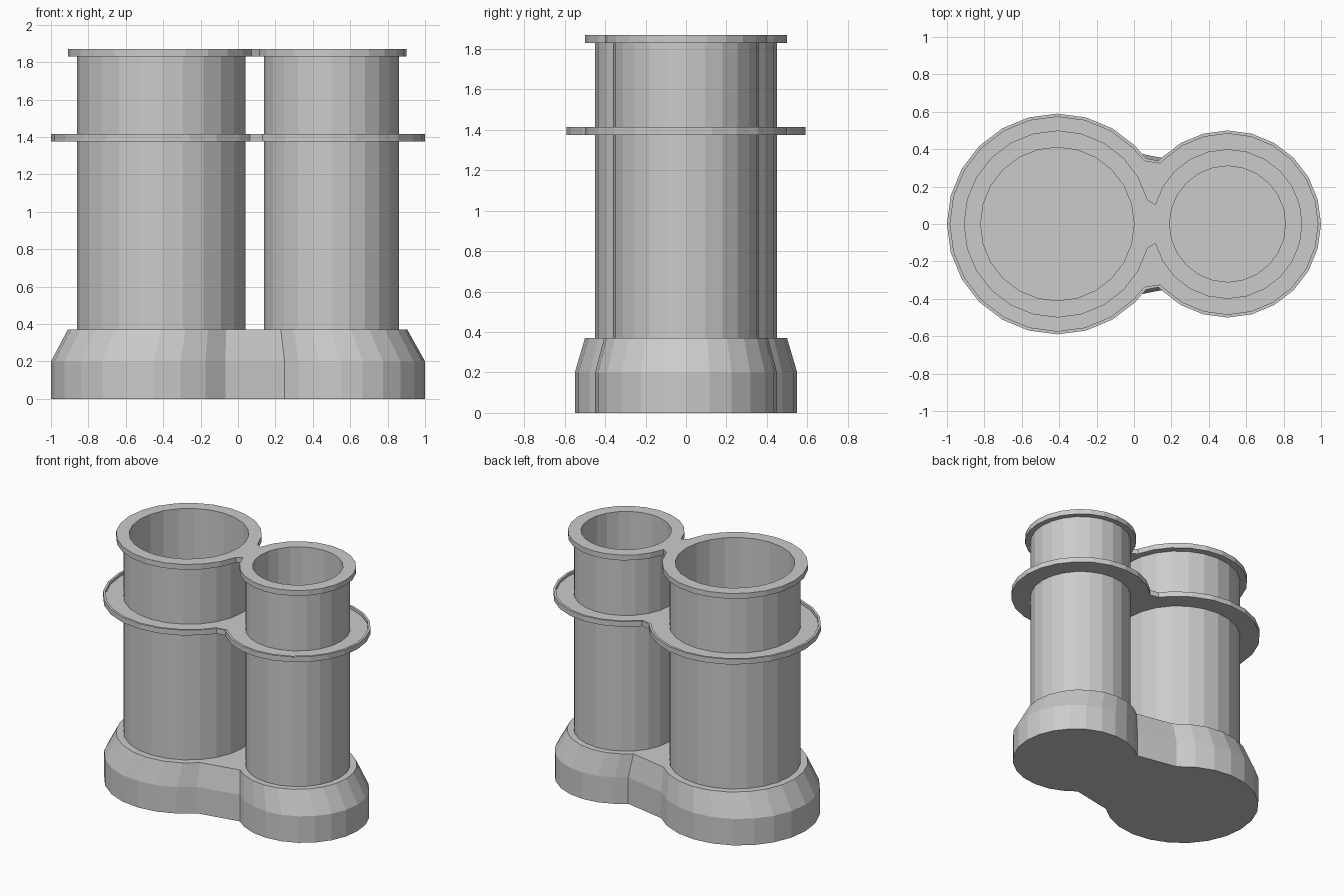
import bpy, bmesh
from math import sin, cos, radians

if "Cube" in bpy.data.objects:
    bpy.data.objects.remove(bpy.data.objects["Cube"])

STEP = 15                      # 24-sided circles
BIG_X, SMALL_X = -0.41, 0.50   # tube axes


def add_object(name, bm):
    bmesh.ops.recalc_face_normals(bm, faces=bm.faces[:])
    mesh = bpy.data.meshes.new(name)
    bm.to_mesh(mesh)
    bm.free()
    ob = bpy.data.objects.new(name, mesh)
    bpy.context.collection.objects.link(ob)
    return ob


def arc(cx, r, start, end):
    angles = [start] + [a for a in range(-360, 361, STEP) if start < a < end] + [end]
    return [(cx + r * cos(radians(a)), r * sin(radians(a))) for a in angles]


def outline(x1, r1, a1, x2, r2, a2):
    """Two circles joined by a straight neck, broken at angles a1 and a2."""
    return arc(x1, r1, a1, 360 - a1) + arc(x2, r2, -a2, a2)


def loft(name, layers):
    """Skin a stack of (outline, z) layers and cap both ends."""
    bm = bmesh.new()
    rings = [[bm.verts.new((x, y, z)) for x, y in pts] for pts, z in layers]
    n = len(rings[0])
    for lo, hi in zip(rings, rings[1:]):
        for i in range(n):
            j = (i + 1) % n
            bm.faces.new((lo[i], lo[j], hi[j], hi[i]))
    bm.faces.new(rings[0][::-1])
    bm.faces.new(rings[-1])
    return add_object(name, bm)


def circle(cx, r):
    return arc(cx, r, 0, 360 - STEP)


def drill(ob, r_big, r_small, z0, z1):
    """Cut the two round tube openings."""
    for cx, r in ((BIG_X, r_big), (SMALL_X, r_small)):
        cutter = loft("hole_cutter", [(circle(cx, r), z0), (circle(cx, r), z1)])
        cutter.hide_render = True
        mod = ob.modifiers.new("hole", 'BOOLEAN')
        mod.operation = 'DIFFERENCE'
        mod.solver = 'EXACT'
        mod.object = cutter
        bpy.context.view_layer.objects.active = ob
        bpy.ops.object.modifier_apply(modifier=mod.name)
        bpy.data.objects.remove(cutter)


# Solid base: straight foot, then tapering in to the top
foot = outline(-0.45, 0.55, 46, 0.55, 0.45, 132)
shoulder = outline(BIG_X, 0.50, 46, SMALL_X, 0.405, 132)
loft("base", [(foot, 0), (foot, 0.2), (shoulder, 0.37)])

# Hollow tubes with a floor at base level
for name, cx, ro, ri in (("large_tube", BIG_X, 0.45, 0.41),
                         ("small_tube", SMALL_X, 0.36, 0.31)):
    loft(name, [(circle(cx, ro), 0.36), (circle(cx, ro), 1.83),
                (circle(cx, ri), 1.83), (circle(cx, ri), 0.375)])

# Middle collar: shallow tray with a thin raised lip
outer = outline(BIG_X, 0.59, 36.5, SMALL_X, 0.50, 137.5)
inner = outline(BIG_X, 0.573, 36, SMALL_X, 0.483, 138)
collar = loft("middle_collar", [(outer, 1.375), (outer, 1.415),
                                (inner, 1.415), (inner, 1.395)])
drill(collar, 0.435, 0.345, 1.3, 1.5)

# Top rim joining both tube mouths
rim = outline(BIG_X, 0.50, 15, SMALL_X, 0.40, 165)
top_rim = loft("top_rim", [(rim, 1.83), (rim, 1.87)])
drill(top_rim, 0.41, 0.31, 1.75, 1.95)
